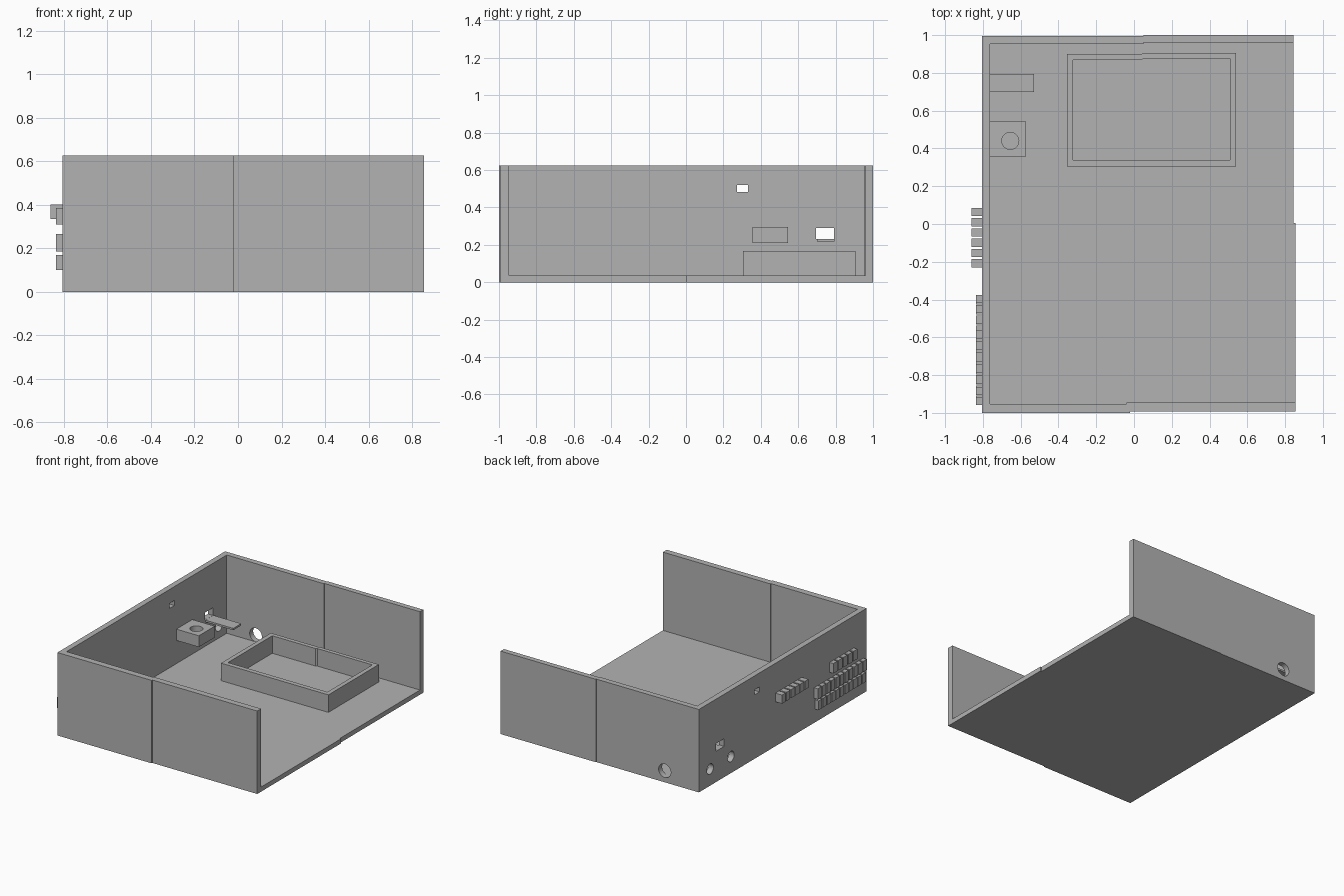
import bpy, bmesh, math
from mathutils import Matrix, Vector

if "Cube" in bpy.data.objects:
    bpy.data.objects.remove(bpy.data.objects["Cube"])

grey = bpy.data.materials.new("plain grey")
grey.diffuse_color = (0.45, 0.45, 0.45, 1)
grey.use_nodes = True
grey.node_tree.nodes["Principled BSDF"].inputs["Base Color"].default_value = grey.diffuse_color


def make(name, bm):
    bmesh.ops.recalc_face_normals(bm, faces=bm.faces)
    me = bpy.data.meshes.new(name)
    bm.to_mesh(me)
    bm.free()
    me.materials.append(grey)
    ob = bpy.data.objects.new(name, me)
    bpy.context.collection.objects.link(ob)
    return ob


def prism(name, pts, z0, z1):
    """Vertical extrusion of an xy outline."""
    bm = bmesh.new()
    face = bm.faces.new([bm.verts.new((x, y, z0)) for x, y in pts])
    ext = bmesh.ops.extrude_face_region(bm, geom=[face])
    top = [g for g in ext["geom"] if isinstance(g, bmesh.types.BMVert)]
    bmesh.ops.translate(bm, verts=top, vec=(0, 0, z1 - z0))
    return make(name, bm)


def box(name, x0, x1, y0, y1, z0, z1):
    return prism(name, [(x0, y0), (x1, y0), (x1, y1), (x0, y1)], z0, z1)


def rod(name, centre, radius, depth, axis, sides=32):
    bm = bmesh.new()
    turn = Vector(axis).to_track_quat("Z", "Y").to_matrix().to_4x4()
    bmesh.ops.create_cone(bm, cap_ends=True, segments=sides, radius1=radius,
                          radius2=radius, depth=depth,
                          matrix=Matrix.Translation(centre) @ turn)
    return make(name, bm)


def cut(target, *cutters):
    """Subtract the cutters from the target and discard them."""
    for c in cutters:
        mod = target.modifiers.new("cut", "BOOLEAN")
        mod.operation, mod.solver, mod.object = "DIFFERENCE", "EXACT", c
    dg = bpy.context.evaluated_depsgraph_get()
    mesh = bpy.data.meshes.new_from_object(target.evaluated_get(dg))
    target.modifiers.clear()
    target.data = mesh
    for c in cutters:
        bpy.data.objects.remove(c)


# Open-sided case with small steps where the halves meet
case = prism("case", [(-0.805, -1), (-0.02, -1), (-0.02, -0.992), (0.855, -0.992),
                      (0.855, 0.005), (0.845, 0.005), (0.845, 1), (0.05, 1),
                      (0.05, 0.996), (-0.805, 0.996)], 0, 0.625)
cavity = prism("cavity", [(-0.762, -0.952), (-0.04, -0.952), (-0.04, -0.946),
                          (1.2, -0.946), (1.2, 0.96), (0.05, 0.96),
                          (0.05, 0.954), (-0.762, 0.954)], 0.035, 1)
cut(case, cavity)

# Openings in the left and back walls
cut(case,
    box("port_slot", -0.9, -0.7, 0.695, 0.79, 0.232, 0.29),
    box("window_slot", -0.9, -0.7, 0.274, 0.332, 0.482, 0.52),
    rod("jack_hole_a", (-0.785, 0.615, 0.125), 0.039, 0.2, (1, 0, 0)),
    rod("jack_hole_b", (-0.785, 0.862, 0.125), 0.039, 0.2, (1, 0, 0)),
    rod("cable_hole", (-0.52, 0.98, 0.087), 0.051, 0.2, (0, 1, 0)))

# Raised tray on the floor
tray = prism("tray", [(-0.355, 0.305), (0.54, 0.305), (0.54, 0.905), (0.05, 0.905),
                      (0.04, 0.9), (-0.355, 0.9)], 0.03, 0.167)
cut(tray, prism("tray_inside", [(-0.322, 0.34), (0.507, 0.34), (0.507, 0.875),
                                (0.05, 0.875), (0.04, 0.868), (-0.322, 0.868)],
                0.0, 0.5))

# Bracket with a round hole, and a thin shelf below the port
bracket = box("bracket", -0.765, -0.575, 0.355, 0.545, 0.21, 0.295)
cut(bracket, rod("bracket_hole", (-0.655, 0.44, 0.25), 0.045, 0.3, (0, 0, 1)))
box("shelf", -0.765, -0.53, 0.70, 0.795, 0.217, 0.231)

# Rows of plain raised pads on the outside of the left wall
rows = [(0.085, -0.24, 0.335, 0.40, 0.86, 6),
        (-0.56, -0.86, 0.31, 0.385, 0.836, 5),
        (-0.375, -0.97, 0.185, 0.265, 0.836, 11),
        (-0.385, -0.96, 0.10, 0.17, 0.836, 11)]
for r, (ya, yb, z0, z1, out, n) in enumerate(rows):
    step = (yb - ya) / n
    for i in range(n):
        y = ya + i * step
        box(f"pad_{r}_{i}", -out, -0.80, y + step * 0.8, y, z0, z1)

# Keep hard edges, smooth round holes
for ob in (case, bracket):
    bpy.context.view_layer.objects.active = ob
    ob.select_set(True)
    bpy.ops.object.shade_smooth_by_angle(angle=math.radians(30))
    ob.select_set(False)
